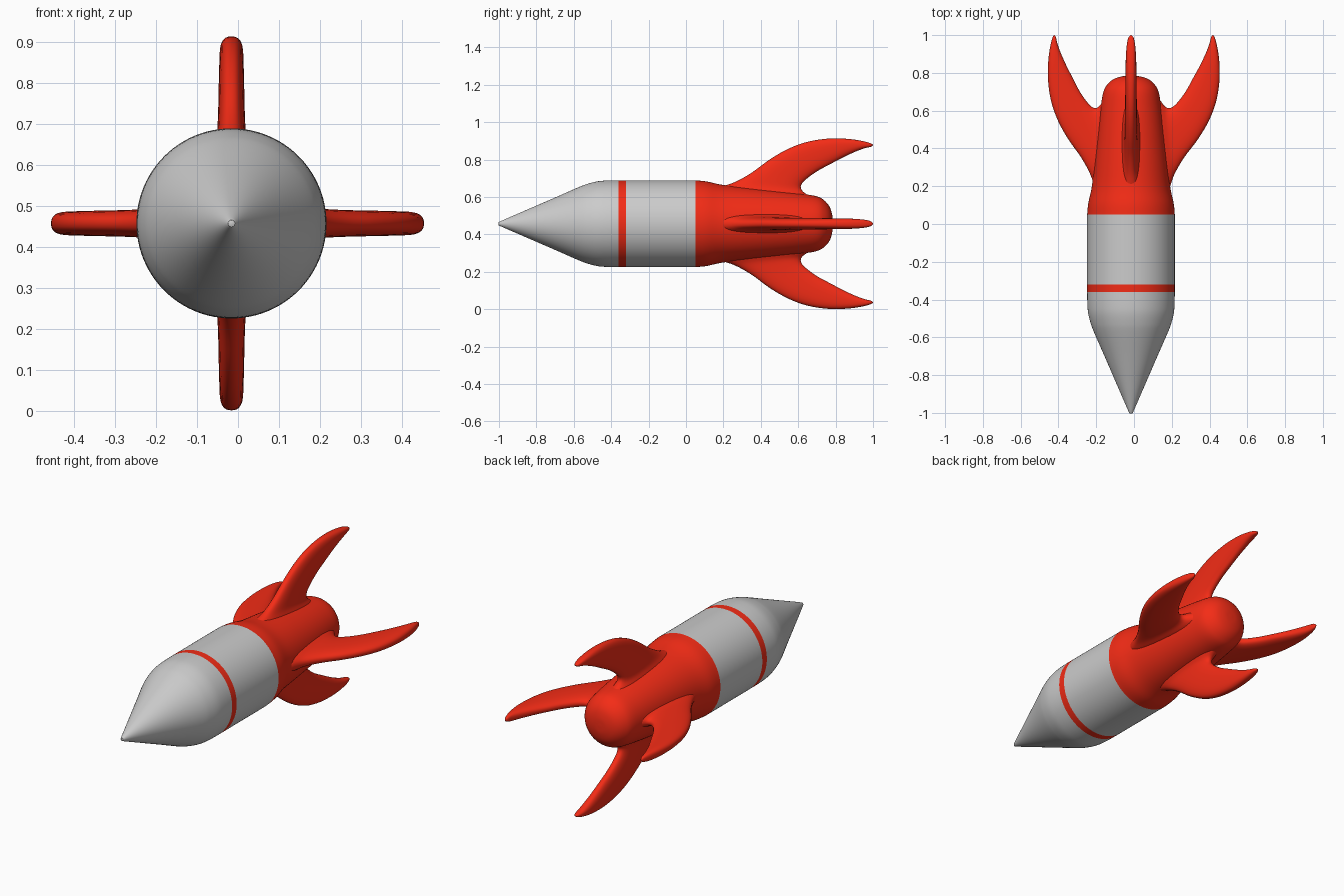
import bpy, bmesh, math
from mathutils import Vector, Matrix

if "Cube" in bpy.data.objects:
    bpy.data.objects.remove(bpy.data.objects["Cube"])

CENTRE = Vector((-0.016, 0, 0.457))   # rocket axis runs along y through here
RADIUS = 0.232

red = bpy.data.materials.new("red_paint")
red.diffuse_color = (0.9, 0.025, 0.008, 1)
red.use_nodes = True
red.node_tree.nodes["Principled BSDF"].inputs["Base Color"].default_value = red.diffuse_color


def smooth_path(points, steps):
    """Catmull-Rom interpolation of equal-length tuples."""
    pts = [Vector(p) for p in points]
    pts = [2 * pts[0] - pts[1]] + pts + [2 * pts[-1] - pts[-2]]
    out = []
    for a, b, c, d in zip(pts, pts[1:], pts[2:], pts[3:]):
        for k in range(steps):
            t = k / steps
            out.append(0.5 * (2 * b + (c - a) * t + (2 * a - 5 * b + 4 * c - d) * t * t
                              + (3 * b - a - 3 * c + d) * t ** 3))
    return out + [pts[-2]]


def loft(name, rings, material=None, caps=False):
    """Skin a list of equal-sized vertex rings."""
    bm = bmesh.new()
    loops = [[bm.verts.new(p) for p in ring] for ring in rings]
    n = len(loops[0])
    for a, b in zip(loops, loops[1:]):
        for i in range(n):
            j = (i + 1) % n
            bm.faces.new((a[i], a[j], b[j], b[i]))
    if caps:
        bm.faces.new(loops[0])
        bm.faces.new(loops[-1])
    bmesh.ops.remove_doubles(bm, verts=bm.verts, dist=1e-5)
    bmesh.ops.recalc_face_normals(bm, faces=bm.faces)
    mesh = bpy.data.meshes.new(name)
    bm.to_mesh(mesh)
    bm.free()
    mesh.shade_smooth()
    obj = bpy.data.objects.new(name, mesh)
    bpy.context.collection.objects.link(obj)
    obj.location = CENTRE
    if material:
        mesh.materials.append(material)
    return obj


def lathe(name, profile, material=None, steps=1, sides=96):
    """Revolve (y, radius) points around the y axis."""
    angles = [2 * math.pi * i / sides for i in range(sides)]
    return loft(name, [[(max(r, 0) * math.cos(a), y, max(r, 0) * math.sin(a)) for a in angles]
                       for y, r in smooth_path(profile, steps)], material)


# Fuselage sections
lathe("nose_cone", [(-1, 0), (-0.998, 0.008), (-0.99, 0.014), (-0.85, 0.075), (-0.7, 0.14),
                    (-0.57, 0.197), (-0.52, 0.215), (-0.47, 0.227), (-0.42, 0.231),
                    (-0.36, RADIUS)], steps=4)
lathe("body_stripe", [(-0.36, RADIUS), (-0.32, RADIUS)], red)
lathe("body_tube", [(-0.32, RADIUS), (0.05, RADIUS)])
lathe("tail_section", [(0.05, RADIUS), (0.11, 0.226), (0.2, 0.207), (0.35, 0.191), (0.5, 0.175),
                       (0.62, 0.16), (0.7, 0.146), (0.74, 0.124), (0.768, 0.09),
                       (0.782, 0.045), (0.785, 0)], red, steps=5)

# Fin stations from root to tip: leading y, r, trailing y, r, half thickness
STATIONS = [
    (0.10, 0.140, 0.71, 0.110, 0.062), (0.17, 0.190, 0.655, 0.150, 0.050),
    (0.26, 0.222, 0.620, 0.178, 0.038), (0.35, 0.272, 0.615, 0.205, 0.034),
    (0.45, 0.345, 0.640, 0.236, 0.032), (0.55, 0.402, 0.700, 0.280, 0.031),
    (0.65, 0.438, 0.770, 0.318, 0.030), (0.76, 0.455, 0.840, 0.355, 0.029),
    (0.86, 0.454, 0.910, 0.387, 0.027), (0.94, 0.443, 0.957, 0.404, 0.022),
    (0.985, 0.431, 0.987, 0.411, 0.014), (1.0, 0.423, 1.0, 0.419, 0.003)]


def fin(name, angle, scale):
    """Swept fin with rounded edges, pointing along +z before turning about y."""
    turn = Matrix.Rotation(angle, 3, 'Y')
    rings = []
    for st in smooth_path([s for s in STATIONS], 4):
        ly, lr, ty, tr, half = st
        lead, trail = Vector((0, ly, lr)), Vector((0, ty, tr))
        mid, arm = (lead + trail) / 2, (lead - trail) / 2
        ring = []
        for i in range(32):
            c, s = math.cos(math.tau * i / 32), math.sin(math.tau * i / 32)
            u = math.copysign(abs(c) ** 0.8, c)
            v = math.copysign(abs(s) ** 0.8, s)
            p = mid + arm * u + Vector((half * v, 0, 0))
            p.z *= scale
            ring.append(turn @ p)
        rings.append(ring)
    return loft(name, rings, red, caps=True)


for name, quarter, scale in (("fin_top", 0, 1), ("fin_right", 1, 1.03),
                             ("fin_bottom", 2, 1), ("fin_left", 3, 0.965)):
    fin(name, quarter * math.pi / 2, scale)
